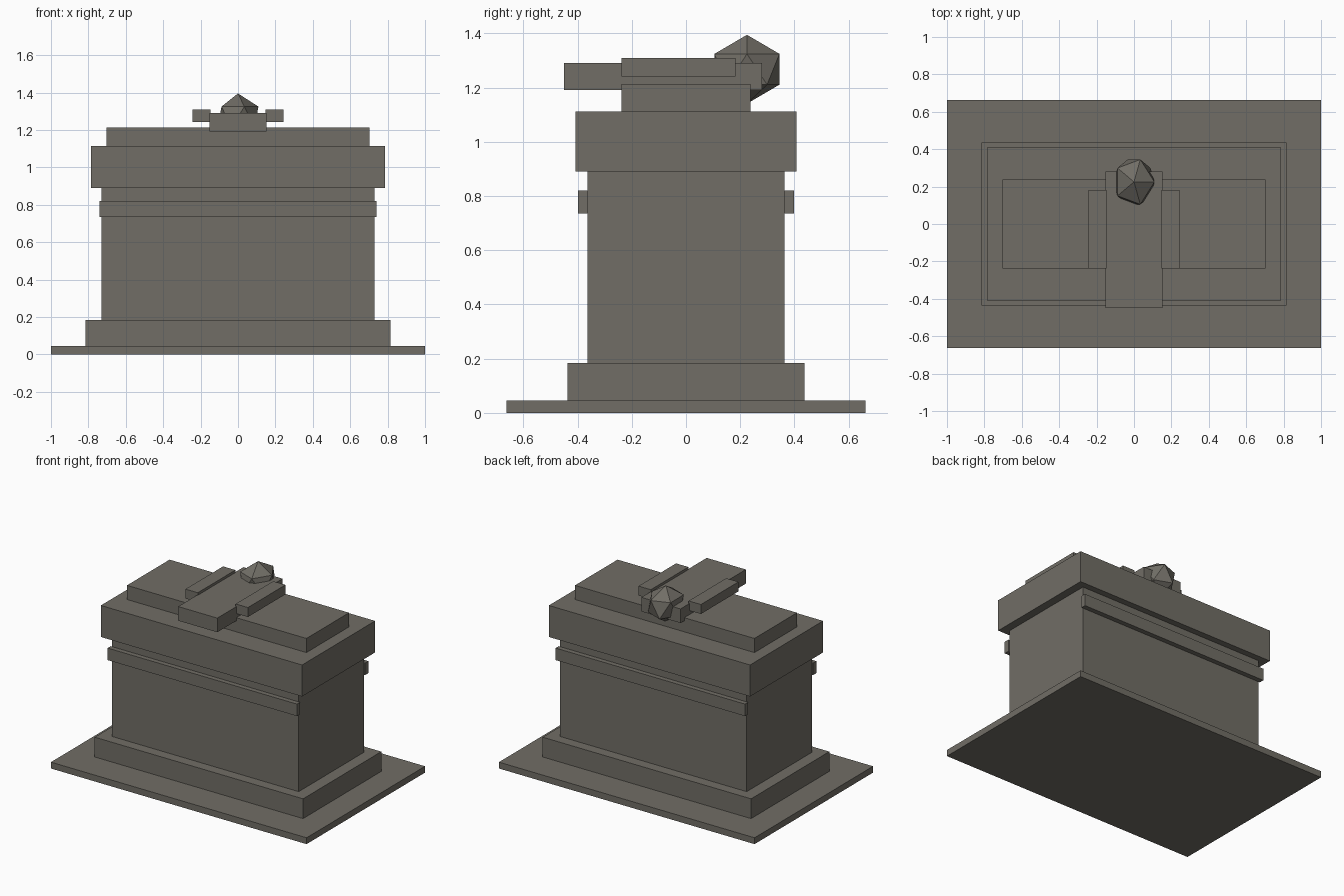
import bpy

default = bpy.data.objects.get("Cube")
if default:
    bpy.data.objects.remove(default, do_unlink=True)

# Single weathered stone colour
STONE = (0.165, 0.155, 0.133, 1.0)
stone = bpy.data.materials.new("grey_stone")
stone.use_nodes = True
stone.diffuse_color = STONE
bsdf = next(n for n in stone.node_tree.nodes if n.type == 'BSDF_PRINCIPLED')
bsdf.inputs["Base Color"].default_value = STONE
bsdf.inputs["Roughness"].default_value = 0.9


def finish(name):
    obj = bpy.context.object
    obj.name = name
    obj.data.name = name
    obj.data.materials.append(stone)
    return obj


def block(name, x, y, z):
    """Box spanning the (low, high) range on each axis."""
    spans = (x, y, z)
    bpy.ops.mesh.primitive_cube_add(size=1, location=[(a + b) / 2 for a, b in spans])
    obj = finish(name)
    obj.scale = [b - a for a, b in spans]
    bpy.ops.object.transform_apply(location=False, rotation=False, scale=True)
    return obj


def tier(name, half_x, half_y, z):
    """Centred box, one stacked layer of the tomb."""
    return block(name, (-half_x, half_x), (-half_y, half_y), z)


# Stacked tomb layers
tier("ground_slab", 1.0, 0.662, (0, 0.045))
tier("plinth", 0.815, 0.437, (0.045, 0.185))
tier("tomb_chest", 0.73, 0.364, (0.185, 0.89))
tier("lid", 0.787, 0.408, (0.89, 1.113))
tier("upper_slab", 0.702, 0.238, (1.113, 1.213))

# Moulding strips on the two long sides
block("front_moulding", (-0.741, 0.741), (-0.398, -0.363), (0.735, 0.82))
block("back_moulding", (-0.741, 0.741), (0.363, 0.398), (0.735, 0.82))

# Reclining effigy: torso, arms and faceted head
block("effigy_torso", (-0.153, 0.153), (-0.45, 0.28), (1.191, 1.291))
block("effigy_left_arm", (0.148, 0.244), (-0.238, 0.182), (1.242, 1.309))
block("effigy_right_arm", (-0.244, -0.148), (-0.238, 0.182), (1.242, 1.309))

bpy.ops.mesh.primitive_ico_sphere_add(subdivisions=1, radius=1, location=(0, 0.225, 1.268))
head = finish("effigy_head")
head.scale = (0.122, 0.141, 0.127)
bpy.ops.object.transform_apply(location=False, rotation=False, scale=True)
